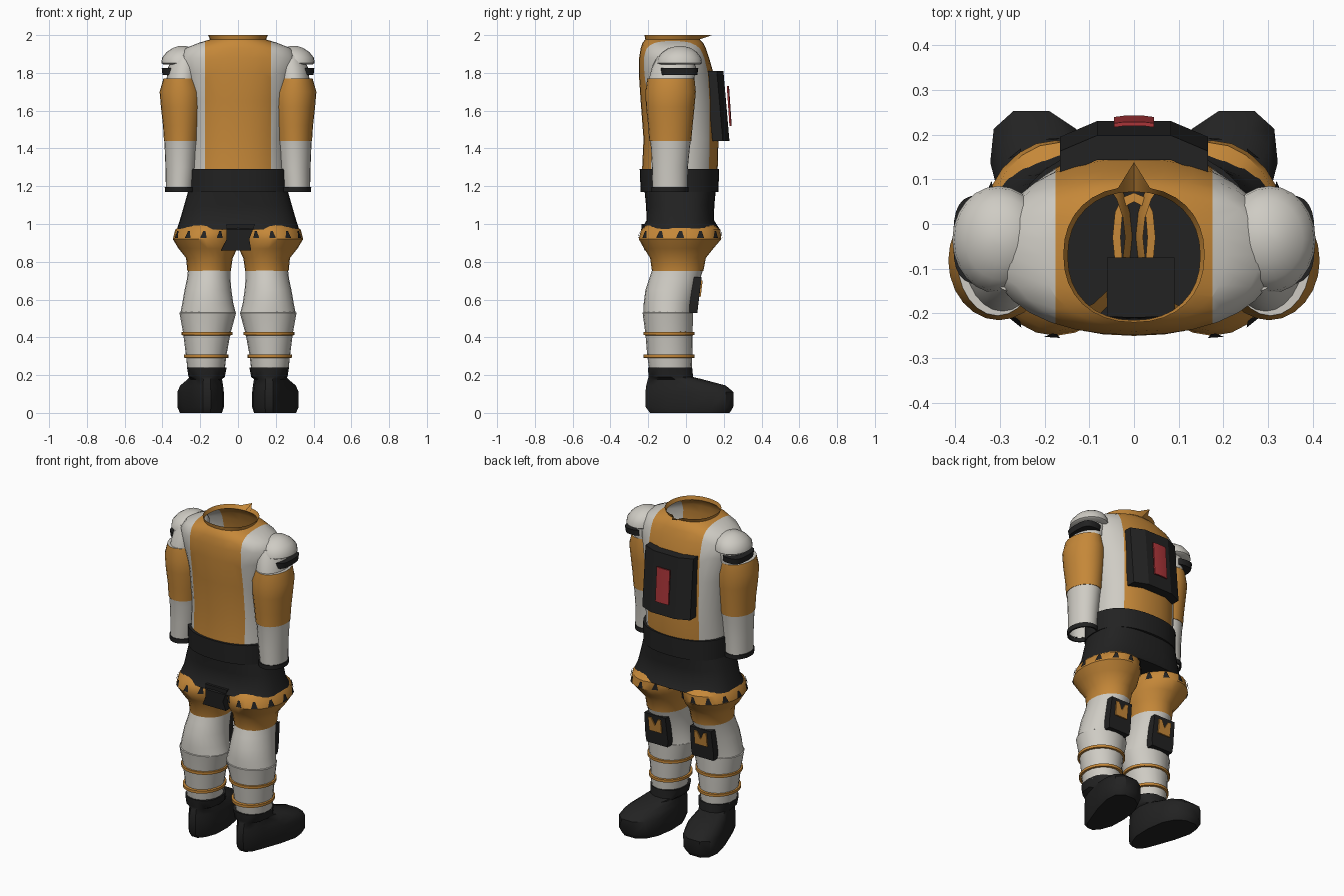
import bpy, bmesh, math
from mathutils import Vector

if "Cube" in bpy.data.objects:
    bpy.data.objects.remove(bpy.data.objects["Cube"])


def material(name, rgb):
    m = bpy.data.materials.new(name)
    m.diffuse_color = (*rgb, 1)
    m.use_nodes = True
    m.node_tree.nodes["Principled BSDF"].inputs["Base Color"].default_value = m.diffuse_color
    return m


WHITE = material("off_white", (0.62, 0.60, 0.55))
ORANGE = material("orange", (0.56, 0.245, 0.04))
BLACK = material("charcoal", (0.016, 0.016, 0.016))
RED = material("red", (0.40, 0.035, 0.04))


def finish(bm, name, mats, rule=None, angle=40):
    bmesh.ops.recalc_face_normals(bm, faces=bm.faces[:])
    me = bpy.data.meshes.new(name)
    for m in mats:
        me.materials.append(m)
    if rule:
        for f in bm.faces:
            f.material_index = rule(f.calc_center_median())
    bm.to_mesh(me)
    bm.free()
    me.shade_smooth()
    me.set_sharp_from_angle(angle=math.radians(angle))
    ob = bpy.data.objects.new(name, me)
    bpy.context.collection.objects.link(ob)
    return ob


def ring_point(r, a, power=2.0):
    """Point on a superellipse filling the ring (z, x0, x1, y0, y1)."""
    z, x0, x1, y0, y1 = r
    c, s = math.cos(a), math.sin(a)
    e = 2 / power
    return Vector(((x0 + x1) / 2 + (x1 - x0) / 2 * math.copysign(abs(c) ** e, c),
                   (y0 + y1) / 2 + (y1 - y0) / 2 * math.copysign(abs(s) ** e, s), z))


def loft(name, rings, mats, n=24, power=2.0, side=1, caps=(False, False),
         rule=None, warp=None, cuts=(), angle=40):
    bm = bmesh.new()
    loops = []
    for r in rings:
        pts = [ring_point(r, math.tau * i / n, power) for i in range(n)]
        if warp:
            pts = [warp(p) for p in pts]
        loops.append([bm.verts.new((p.x * side, p.y, p.z)) for p in pts])
    for a, b in zip(loops, loops[1:]):
        for i in range(n):
            j = (i + 1) % n
            bm.faces.new((a[i], a[j], b[j], b[i]))
    for cap, loop in zip(caps, (loops[0], loops[-1])):
        if cap:
            bm.faces.new(loop)
    for x in cuts:
        bmesh.ops.bisect_plane(bm, geom=bm.verts[:] + bm.edges[:] + bm.faces[:],
                               plane_co=(x, 0, 0), plane_no=(1, 0, 0))
    return finish(bm, name, mats, rule, angle)


def slab(name, outline, mat, side=1, thick=0.03, back=(0, 1, 0)):
    """Extrude a planar or gently curved outline strip along a direction."""
    bm = bmesh.new()
    f = bm.faces.new([bm.verts.new((x * side, y, z)) for x, y, z in outline])
    ext = bmesh.ops.extrude_face_region(bm, geom=[f], use_keep_orig=True)
    moved = [v for v in ext["geom"] if isinstance(v, bmesh.types.BMVert)]
    bmesh.ops.translate(bm, verts=moved, vec=Vector(back) * thick)
    return finish(bm, name, [mat], angle=20)


# Torso: hollow shell, orange centre stripe and collar, white flanks
def sym(z, rx, y0, y1):
    return (z, -rx, rx, y0, y1)


def collar_tip(p):
    if p.z > 1.99 and abs(p.x) < 0.03 and p.y > 0:
        p.y += 0.055
    return p


loft("torso", [sym(1.22, .26, -.235, .16), sym(1.3, .257, -.232, .168),
               sym(1.45, .255, -.225, .172), sym(1.65, .27, -.24, .165),
               sym(1.8, .305, -.25, .145), sym(1.88, .32, -.248, .122),
               sym(1.93, .28, -.24, .105), sym(1.96, .205, -.23, .09),
               sym(1.977, .148, -.215, .072), sym(2.0, .158, -.22, .083)],
     [WHITE, ORANGE], n=32, power=2.2, cuts=(-.175, .175), warp=collar_tip,
     rule=lambda c: int(abs(c.x) < .175))

# Belt and skirt
loft("belt", [sym(1.17, .25, -.22, .15), sym(1.17, .272, -.24, .172),
              sym(1.29, .272, -.245, .175), sym(1.29, .25, -.225, .16)],
     [BLACK], n=32, power=2.3)
loft("skirt", [sym(.97, .325, -.24, .18), sym(1.02, .308, -.208, .148),
               sym(1.1, .285, -.212, .15), sym(1.18, .262, -.22, .158)],
     [BLACK], n=32, power=2.7, caps=(True, False))
slab("crotch_flap", [(-.09, -.22, .86), (.07, -.22, .86), (.06, -.235, .92),
                     (.09, -.235, 1.0), (-.06, -.235, 1.0), (-.06, -.235, .92)],
     BLACK, thick=.16)
loft("seat_panel", [sym(.974, .048, -.13, .07), sym(.976, .03, -.11, .05)],
     [ORANGE], n=12, power=2.4)

# Chest pack: bent plate with red panel
for name, w, z0, z1, ya, yb, drop, t, mat in (
        ("chest_pack", .165, 1.44, 1.81, .23, .198, .035, .055, BLACK),
        ("pack_panel", .045, 1.52, 1.73, .242, .228, .003, .009, RED)):
    bm = bmesh.new()
    cols = []
    for k in (-1, -.5, .5, 1):
        x, d = k * w, drop * (abs(k) - .5) * 2
        cols.append([bm.verts.new((x, y - d, z)) for y, z in
                     ((ya, z0), (yb, z1), (yb - t, z1), (ya - t, z0))])
    for a, b in zip(cols, cols[1:]):
        for i in range(4):
            bm.faces.new((a[i], a[(i + 1) % 4], b[(i + 1) % 4], b[i]))
    bm.faces.new(cols[0])
    bm.faces.new(cols[-1])
    finish(bm, name, [mat], angle=20)


# Boot footprint: splayed outward, narrow heel, broad toe
def boot_warp(p):
    wide = 1 + .35 * max(-1, min(1, p.y / .25)) if p.z < .18 else 1
    return Vector((.165 + (p.x - .165) * wide + .2 * max(p.y + .07, 0) * (p.z < .18),
                   p.y, p.z))


for s, tag in ((1, "right"), (-1, "left")):
    # Arm: white shoulder, orange upper sleeve, white forearm, black cuff
    loft("arm_" + tag,
         [(1.195, .235, .382, -.178, .008), (1.3, .222, .384, -.18, .01),
          (1.4, .215, .388, -.185, .02), (1.44, .21, .39, -.19, .025),
          (1.44, .208, .392, -.195, .028), (1.52, .2, .397, -.2, .035),
          (1.62, .19, .408, -.212, .045), (1.7, .188, .415, -.215, .052),
          (1.77, .215, .395, -.205, .045), (1.77, .21, .378, -.195, .045),
          (1.83, .2, .37, -.18, .05), (1.89, .21, .34, -.15, .04)],
         [WHITE, ORANGE], side=s, caps=(False, True),
         rule=lambda c: int(1.44 < c.z < 1.769))
    loft("cuff_" + tag, [(1.17, .235, .376, -.175, .003), (1.17, .226, .386, -.183, .012),
                         (1.197, .226, .388, -.183, .012), (1.197, .236, .38, -.175, .003)],
         [BLACK], side=s)
    # Shoulder dome and strap below it
    loft("shoulder_pad_" + tag,
         [(1.845, .21, .395, -.145, .075), (1.852, .2, .406, -.155, .085),
          (1.88, .2, .402, -.15, .08), (1.91, .212, .378, -.125, .058),
          (1.932, .24, .345, -.09, .025), (1.942, .275, .315, -.05, -.015)],
         [WHITE], side=s, caps=(True, True))
    loft("shoulder_strap_" + tag,
         [(1.79, .27, .4, -.13, .06), (1.825, .27, .404, -.135, .065)],
         [BLACK], side=s, power=3, caps=(True, True))

    # Shorts leg with tooth marks along the hem
    hem = [(.92, .004, .345, -.25, .187), (.97, .004, .332, -.238, .182)]
    loft("shorts_leg_" + tag,
         [(.75, .038, .268, -.18, .092), (.82, .028, .275, -.19, .105),
          (.87, .004, .315, -.222, .145), *hem, (1.0, .02, .3, -.2, .14)],
         [ORANGE], side=s)
    bm = bmesh.new()
    for k in range(-5, 6):
        a = math.radians(k * 29)
        quad = []
        for t, da in ((.1, -.1), (.1, .1), (.85, .035), (.85, -.035)):
            r = [u + (v - u) * t for u, v in zip(*hem)]
            p = ring_point((r[0], r[1] - .006, r[2] + .006, r[3] - .006, r[4] + .006), a + da)
            quad.append(bm.verts.new((p.x * s, p.y, p.z)))
        bm.faces.new(quad)
    finish(bm, "hem_teeth_" + tag, [BLACK])

    # Knee section and shin
    loft("knee_" + tag, [(.53, .012, .305, -.225, .035), (.58, .025, .295, -.224, .042),
                         (.65, .035, .283, -.215, .058), (.71, .04, .27, -.195, .075),
                         (.755, .04, .265, -.18, .09)], [WHITE], side=s)
    loft("shin_" + tag, [(.23, .07, .268, -.195, .03), (.3, .062, .275, -.205, .033),
                         (.42, .04, .29, -.215, .035), (.53, .01, .31, -.23, .037),
                         (.535, .02, .3, -.22, .03)], [WHITE], side=s, n=20)
    # Two orange bands round the shin
    for z, x0, x1 in ((.42, .03, .3), (.30, .05, .285)):
        loft("shin_band_" + tag,
             [(z - .01, x0 + .012, x1 - .012, -.21, .03), (z - .008, x0, x1, -.225, .045),
              (z + .008, x0, x1, -.225, .045), (z + .01, x0 + .012, x1 - .012, -.21, .03)],
             [ORANGE], side=s)
    # Knee pad with orange inlay and notch
    slab("knee_pad_" + tag, [(.085, .06, .53), (.23, .06, .53), (.235, .064, .57),
                             (.23, .083, .72), (.085, .083, .72), (.08, .064, .57)],
         BLACK, side=s, thick=.045, back=(0, -1, 0))
    slab("knee_inlay_" + tag, [(.115, .078, .615), (.2, .078, .615), (.2, .088, .7),
                               (.18, .088, .7), (.157, .0825, .655), (.135, .088, .7),
                               (.115, .088, .7)],
         ORANGE, side=s, thick=.009, back=(0, -1, 0))

    # Boot
    loft("boot_" + tag,
         [(0, .07, .26, -.195, .235), (.03, .06, .27, -.218, .255),
          (.11, .06, .27, -.22, .257), (.145, .065, .265, -.215, .215),
          (.178, .075, .255, -.205, .09), (.19, .07, .262, -.2, .04),
          (.24, .06, .27, -.205, .035), (.24, .08, .25, -.18, .015)],
         [BLACK], side=s, n=14, power=2.4, caps=(True, True), warp=boot_warp)
